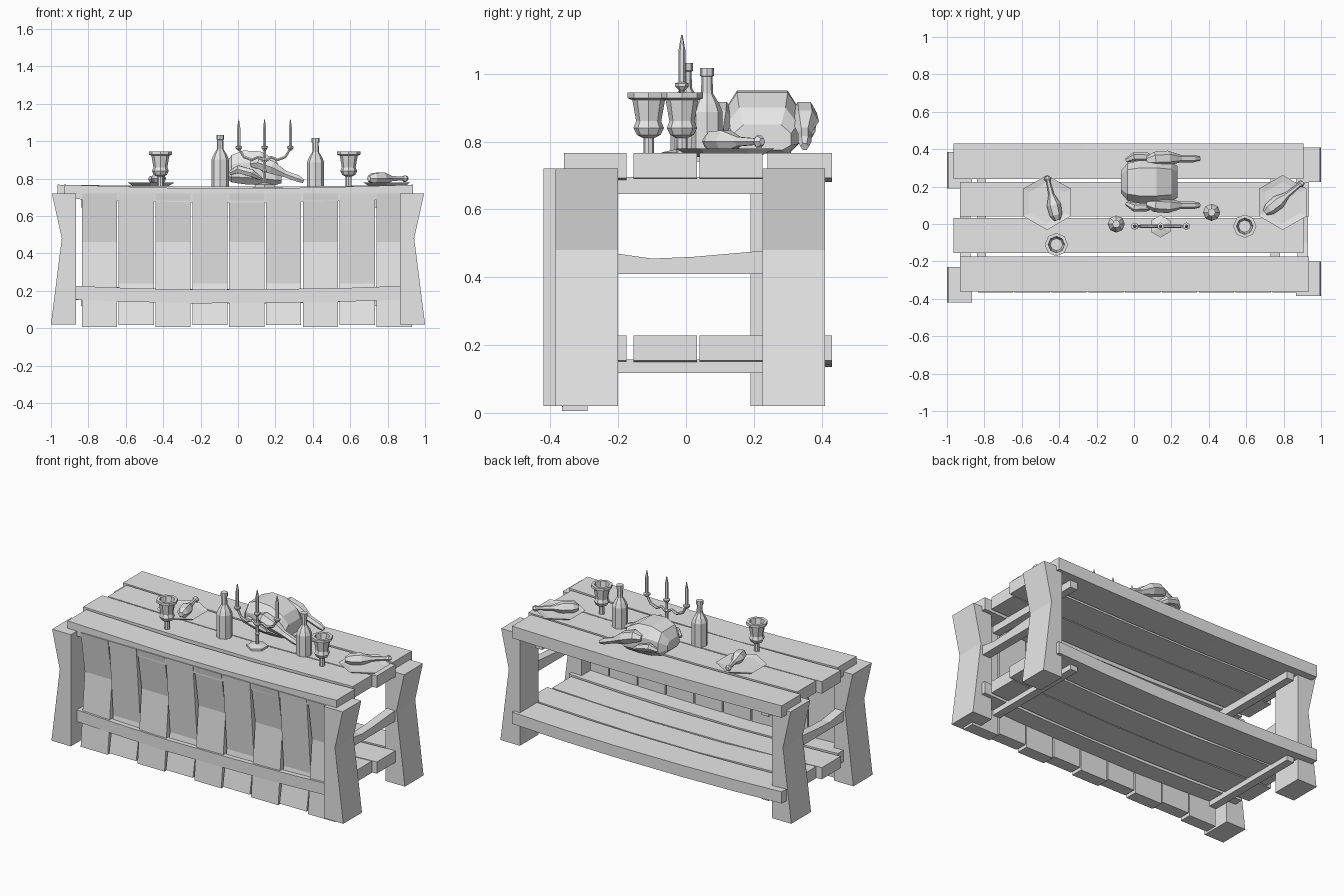
import bpy, bmesh, math, random
from mathutils import Vector

random.seed(4)
if "Cube" in bpy.data.objects:
    bpy.data.objects.remove(bpy.data.objects["Cube"])

GREY = (0.8, 0.8, 0.8, 1)
mat = bpy.data.materials.new("plain grey")
mat.use_nodes = True
mat.diffuse_color = GREY
mat.node_tree.nodes["Principled BSDF"].inputs["Base Color"].default_value = GREY


def loft(name, rings):
    """Skin a list of equal-length point rings and cap both ends."""
    bm = bmesh.new()
    loops = [[bm.verts.new(p) for p in ring] for ring in rings]
    for a, b in zip(loops, loops[1:]):
        for i in range(len(a)):
            j = (i + 1) % len(a)
            bm.faces.new((a[i], a[j], b[j], b[i]))
    bm.faces.new(loops[0][::-1])
    bm.faces.new(loops[-1])
    bmesh.ops.recalc_face_normals(bm, faces=bm.faces)
    mesh = bpy.data.meshes.new(name)
    bm.to_mesh(mesh)
    bm.free()
    mesh.materials.append(mat)
    obj = bpy.data.objects.new(name, mesh)
    bpy.context.collection.objects.link(obj)
    return obj


def rect_z(x0, x1, y0, y1, z):
    return [(x0, y0, z), (x1, y0, z), (x1, y1, z), (x0, y1, z)]


def box(name, x0, x1, y0, y1, z0, z1):
    return loft(name, [rect_z(x0, x1, y0, y1, z) for z in (z0, z1)])


def lathe(name, x, y, profile, sides=8):
    step = 2 * math.pi / sides
    return loft(name, [[(x + r * math.sin(i * step), y + r * math.cos(i * step), z)
                        for i in range(sides)] for r, z in profile])


def limb(name, points, radii, sides=6):
    """Tube along a path with a radius at every point."""
    pts = [Vector(p) for p in points]
    rings = []
    for k, p in enumerate(pts):
        d = pts[min(k + 1, len(pts) - 1)] - pts[max(k - 1, 0)]
        q = d.to_track_quat('Z', 'Y')
        rings.append([p + q @ Vector((radii[k] * math.cos(a), radii[k] * math.sin(a), 0))
                      for a in (2 * math.pi * i / sides for i in range(sides))])
    return loft(name, rings)


def board(name, x0, x1, y0, y1, z0, z1, sag):
    """Long board that dips towards its middle."""
    rings = []
    for t in (0, 0.18, 0.37, 0.62, 0.82, 1):
        x = x0 + (x1 - x0) * t
        d = sag * math.sin(math.pi * t) * random.uniform(0.75, 1.05)
        rings.append([(x, y0, z0 - d), (x, y1, z0 - d), (x, y1, z1 - d), (x, y0, z1 - d)])
    return loft(name, rings)


# Four legs, pinched on the outer side
for name, side, y0, y1 in (("front_right_leg", -1, -0.42, -0.23), ("front_left_leg", 1, -0.385, -0.2),
                           ("back_right_leg", -1, 0.19, 0.385), ("back_left_leg", 1, 0.225, 0.41)):
    loft(name, [rect_z(side * 0.865, side * x, y0, y1, z)
                for x, z in ((1, 0.02), (0.942, 0.48), (0.995, 0.72))])

# Table top and shelf, four boards each
ROWS = ((-0.36, -0.175, 1), (-0.155, 0.033, 0), (0.04, 0.225, 1), (0.24, 0.43, 0))
for i, (y0, y1, shifted) in enumerate(ROWS):
    x0, x1 = (-0.93, 0.935) if shifted else (-0.965, 0.905)
    board(f"top_board_{i + 1}", x0, x1, y0, y1, 0.692, 0.767, 0.025 if i == 0 else 0.012)
    board(f"shelf_board_{i + 1}", x0, x1, y0, y1, 0.155, 0.228, 0.025)

# Cross bars under the boards and curved end rails
for label, x0, x1, side in (("right", -0.84, -0.79, -1), ("left", 0.73, 0.78, 1)):
    box(f"{label}_top_bar", x0, x1, -0.29, 0.38, 0.645, 0.695)
    box(f"{label}_shelf_bar", x0, x1, -0.29, 0.38, 0.118, 0.158)
    loft(f"{label}_end_rail", [[(side * 0.875, y, 0.41), (side * 0.93, y, 0.41),
                                (side * 0.93, y, z), (side * 0.875, y, z)]
                               for y, z in ((-0.24, 0.475), (-0.1, 0.455), (0.02, 0.46), (0.25, 0.48))])

# Front planks, each dented at one of two heights
for i in range(9):
    x = -0.835 + i * 0.197
    kink = 0.46 if i % 2 == 0 else 0.24
    bottom = 0.005 if i % 2 == 0 else 0.018
    loft(f"front_plank_{i + 1}", [rect_z(x, x + 0.188, y, -0.29, z)
                                  for y, z in ((-0.366, bottom), (-0.325, kink), (-0.366, 0.72))])

# Goblets
GOBLET = ((0.016, 0), (0.016, 0.05), (0.035, 0.06), (0.045, 0.08), (0.037, 0.1), (0.048, 0.162),
          (0.062, 0.168), (0.062, 0.185), (0.044, 0.185), (0.033, 0.11))
for name, x, y in (("right_goblet", -0.415, -0.11), ("left_goblet", 0.592, -0.012)):
    lathe(name, x, y, [(r, z + 0.76) for r, z in GOBLET])

# Bottles
BOTTLE = ((0.046, 0), (0.046, 0.145), (0.036, 0.17), (0.018, 0.2), (0.016, 0.25),
          (0.021, 0.252), (0.021, 0.275))
for name, x, y, z0 in (("right_bottle", -0.095, 0, 0.757), ("left_bottle", 0.415, 0.062, 0.742)):
    lathe(name, x, y, [(r, z + z0) for r, z in BOTTLE])

# Three-armed candle holder
CX, CY = 0.142, -0.012
lathe("candle_base", CX, CY, ((0.06, 0.75), (0.06, 0.768), (0.015, 0.778)), 6)
lathe("candle_stem", CX, CY, ((0.009, 0.77), (0.009, 0.83), (0.015, 0.84), (0.009, 0.85),
                              (0.009, 0.89), (0.016, 0.9), (0.008, 0.91), (0.008, 0.96)), 6)
for name, dx in (("right", -0.138), ("middle", 0), ("left", 0.138)):
    if dx:
        limb(f"{name}_arm", [(CX + dx * t, CY, z) for t, z in
                             ((0, 0.89), (0.25, 0.915), (0.5, 0.9), (0.8, 0.915), (1, 0.96))],
             (0.009, 0.008, 0.009, 0.008, 0.007))
    lathe(f"{name}_candle", CX + dx, CY, ((0.008, 0.95), (0.02, 0.963), (0.02, 0.972), (0.01, 0.975),
                                          (0.01, 1.07), (0.002, 1.115)), 6)

# Plates with drumsticks
for name, x in (("right_plate", -0.465), ("left_plate", 0.795)):
    lathe(name, x, 0.115, ((0.1, 0.755), (0.147, 0.78), (0.11, 0.774)), 6)


def drumstick(name, tip, end):
    """Meat at the first point tapering to a knobbed bone at the other."""
    a, b = Vector(tip), Vector(end)
    limb(name, [a.lerp(b, t) for t in (0, 0.12, 0.35, 0.58, 0.88, 0.94, 1)],
         (0.016, 0.034, 0.038, 0.016, 0.011, 0.02, 0.011))


drumstick("right_drumstick", (-0.41, 0.02, 0.8), (-0.465, 0.255, 0.797))
drumstick("left_drumstick", (0.7, 0.06, 0.8), (0.905, 0.225, 0.8))

# Roast bird: faceted body, legs and wings
BODY = ((-0.07, 0.06, 0.81, 0.87), (-0.035, 0.1, 0.78, 0.925), (0.03, 0.115, 0.77, 0.95),
        (0.12, 0.115, 0.765, 0.945), (0.2, 0.105, 0.765, 0.9), (0.232, 0.085, 0.775, 0.85))
SHAPE = ((-0.7, 0), (0.7, 0), (1, 0.2), (1, 0.65), (0.65, 1), (-0.65, 1), (-1, 0.65), (-1, 0.2))
loft("bird_body", [[(x, 0.225 + w * u, z0 + (z1 - z0) * v) for u, v in SHAPE]
                   for x, w, z0, z1 in BODY])
for label, s in (("front", -1), ("back", 1)):
    y = 0.225 + s * 0.115
    limb(f"bird_{label}_leg", [(0.07, y, 0.88), (0.11, y + s * 0.008, 0.885), (0.18, y + s * 0.012, 0.86),
                               (0.25, y + s * 0.01, 0.825), (0.32, y + s * 0.01, 0.8), (0.35, y + s * 0.01, 0.785)],
         (0.02, 0.038, 0.04, 0.02, 0.02, 0.012))
    limb(f"bird_{label}_wing", [(-0.04, y, 0.83), (0.0, y + s * 0.02, 0.85), (0.07, y + s * 0.02, 0.83),
                                (0.12, y, 0.8)], (0.012, 0.024, 0.022, 0.01))
